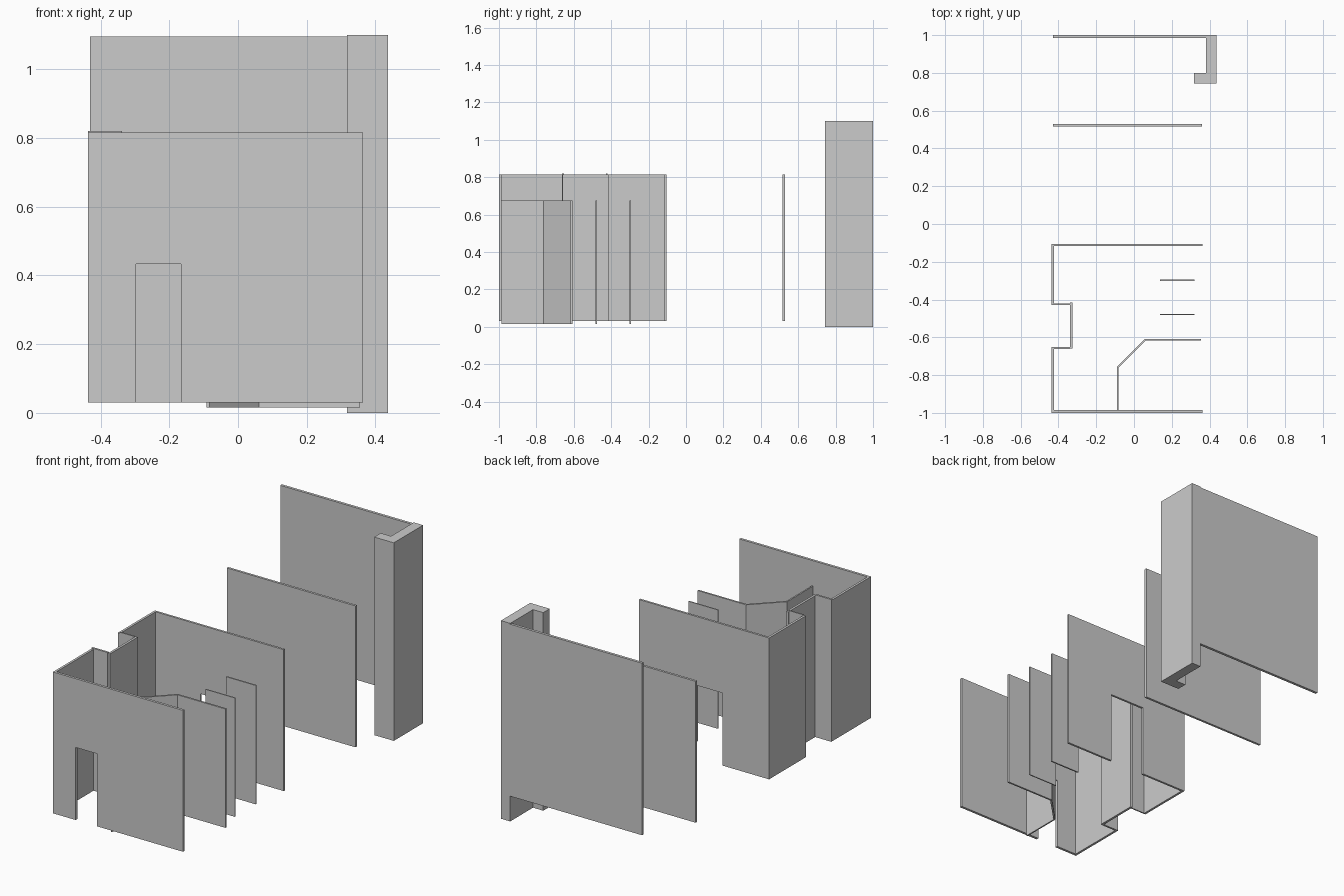
import bpy, bmesh
from mathutils import Vector

if "Cube" in bpy.data.objects:
    bpy.data.objects.remove(bpy.data.objects["Cube"])


def prism(name, points, to_start, offset):
    """Extrude a planar outline; to_start maps 2D points to 3D, offset is the sweep."""
    bm = bmesh.new()
    face = bm.faces.new([bm.verts.new(to_start(*p)) for p in points])
    swept = bmesh.ops.extrude_face_region(bm, geom=[face])
    verts = [v for v in swept["geom"] if isinstance(v, bmesh.types.BMVert)]
    bmesh.ops.translate(bm, vec=Vector(offset), verts=verts)
    bmesh.ops.recalc_face_normals(bm, faces=bm.faces)
    mesh = bpy.data.meshes.new(name)
    bm.to_mesh(mesh)
    bm.free()
    obj = bpy.data.objects.new(name, mesh)
    bpy.context.collection.objects.link(obj)
    return obj


def plan(name, points, z0, z1):
    """Floor-plan outline raised from z0 to z1."""
    return prism(name, points, lambda x, y: (x, y, z0), (0, 0, z1 - z0))


def box(name, x0, x1, y0, y1, z0, z1):
    return plan(name, [(x0, y0), (x1, y0), (x1, y1), (x0, y1)], z0, z1)


def door_wall(name, x0, x1, y0, y1, z0, z1, d0, d1, dz):
    """Wall along x with a doorway between d0 and d1 up to dz."""
    outline = [(x0, z0), (d0, z0), (d0, dz), (d1, dz), (d1, z0),
               (x1, z0), (x1, z1), (x0, z1)]
    return prism(name, outline, lambda x, z: (x, y0, z), (0, y1 - y0, 0))


LOW, TOP = 0.03, 0.815
LEFT, LEFT_IN, RIGHT = -0.437, -0.424, 0.363

# Tall rear wall and hooked corner pillar
box("rear_wall", -0.43, 0.38, 0.985, 1.0, 0.14, 1.095)
plan("corner_pillar", [(0.317, 0.743), (0.437, 0.743), (0.437, 1.0), (0.38, 1.0),
                       (0.38, 0.80), (0.317, 0.80)], 0.0, 1.1)

# Free-standing middle wall
box("middle_wall", -0.43, 0.36, 0.517, 0.53, LOW, TOP)

# Room walls with doorways
door_wall("front_wall", LEFT, RIGHT, -1.0, -0.986, LOW, TOP, -0.297, -0.166, 0.433)
door_wall("room_back_wall", LEFT, RIGHT, -0.117, -0.105, LOW, TOP, -0.15, 0.067, 0.433)

# Left side wall with its recess
box("left_wall_front", LEFT, LEFT_IN, -0.986, -0.66, LOW, TOP)
box("left_wall_back", LEFT, LEFT_IN, -0.428, -0.117, LOW, TOP)
box("recess_wall", -0.338, -0.325, -0.66, -0.415, LOW, TOP)
box("recess_return_front", LEFT, -0.338, -0.662, -0.651, LOW, 0.82)
box("recess_return_back", LEFT_IN, -0.338, -0.428, -0.421, LOW, 0.82)

# Low inner wall with chamfered corner
plan("inner_wall", [(-0.091, -0.986), (-0.083, -0.986), (-0.083, -0.762), (0.061, -0.618),
                    (0.355, -0.618), (0.355, -0.608), (0.057, -0.608), (-0.091, -0.757)],
     0.015, 0.675)

# Stall partitions
for i, (y, half) in enumerate([(-0.48, 0.003), (-0.297, 0.004)]):
    box(f"partition_{i + 1}", 0.138, 0.32, y - half, y + half, 0.015, 0.675)
